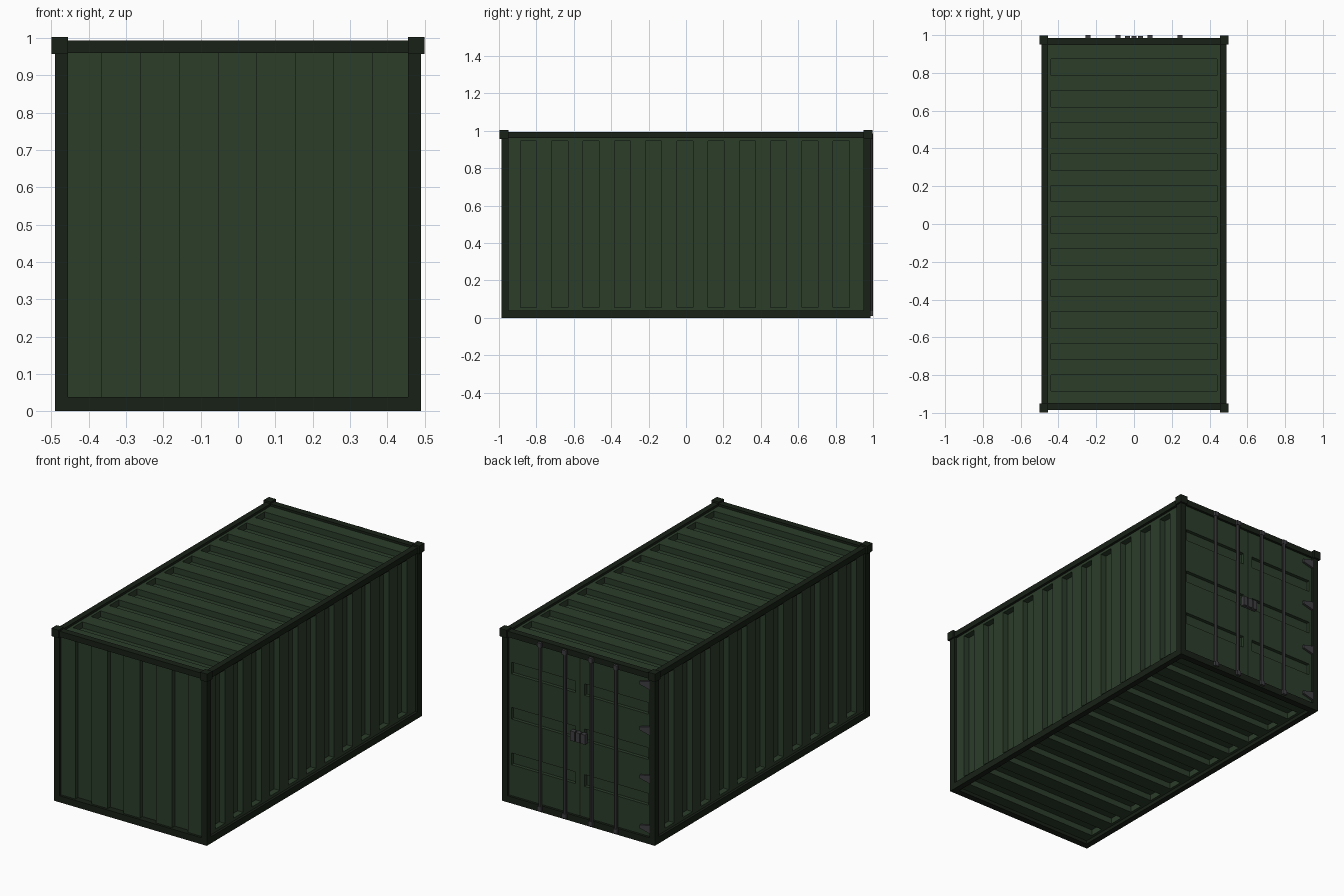
import bpy, bmesh
from mathutils import Vector

if "Cube" in bpy.data.objects:
    bpy.data.objects.remove(bpy.data.objects["Cube"])


def material(name, rgb):
    m = bpy.data.materials.new(name)
    m.diffuse_color = (*rgb, 1)
    m.use_nodes = True
    m.node_tree.nodes["Principled BSDF"].inputs["Base Color"].default_value = m.diffuse_color
    return m


PANEL = material("panel_green", (0.025, 0.047, 0.023))
FRAME = material("frame_green", (0.009, 0.015, 0.008))
METAL = material("dark_metal", (0.05, 0.05, 0.055))


def finish(bm, name, mat):
    mesh = bpy.data.meshes.new(name)
    bm.to_mesh(mesh)
    bm.free()
    mesh.materials.append(mat)
    ob = bpy.data.objects.new(name, mesh)
    bpy.context.collection.objects.link(ob)
    return ob


def box(name, lo, hi, mat):
    bm = bmesh.new()
    bmesh.ops.create_cube(bm, size=1)
    lo, hi = Vector(lo), Vector(hi)
    for v in bm.verts:
        v.co = (lo + hi) / 2 + v.co * (hi - lo)
    return finish(bm, name, mat)


def plate(name, us, vs, w, depth, axes):
    """Sheet with pressed-in grooves in every odd cell of the cut grid."""
    U, V, W = (Vector(a) for a in axes)
    bm = bmesh.new()

    def face(*pts):
        bm.faces.new([bm.verts.new(U * u + V * v + W * d) for u, v, d in pts])

    for i in range(len(us) - 1):
        for j in range(len(vs) - 1):
            c = [(us[i], vs[j]), (us[i + 1], vs[j]),
                 (us[i + 1], vs[j + 1]), (us[i], vs[j + 1])]
            sunk = i % 2 and j % 2
            d = w - depth if sunk else w
            face(*[(u, v, d) for u, v in c])
            if sunk:
                for a, b in zip(c, c[1:] + c[:1]):
                    face((*a, w), (*b, w), (*b, d), (*a, d))
    bmesh.ops.remove_doubles(bm, verts=bm.verts, dist=1e-5)
    return finish(bm, name, PANEL)


X, Y, Z = Vector((1, 0, 0)), Vector((0, 1, 0)), Vector((0, 0, 1))

# Corrugated sides, roof and floor
cuts = [-0.97]
for k in range(11):
    c = -0.842 + 0.1672 * k
    cuts += [c - 0.043, c + 0.043]
cuts.append(0.97)
heights = [0.02, 0.055, 0.945, 0.98]
widths = [-0.475, -0.44, 0.44, 0.475]
plate("right_wall", cuts, heights, 0.475, 0.035, (Y, Z, X))
plate("left_wall", [-u for u in reversed(cuts)], heights, 0.475, 0.035, (-Y, Z, -X))
plate("roof", cuts, widths, 0.98, 0.035, (Y, -X, Z))
plate("floor", cuts, widths, -0.02, 0.035, (Y, X, -Z))

# Front wall with full-height grooves
front = [-0.475] + [-0.364 + 0.1035 * k for k in range(8)] + [0.475]
plate("front_wall", front, [0.015, 0.02, 0.975, 0.98], 0.972, 0.025, (X, Z, -Y))

# Doors with three horizontal grooves each
door_z = [0.02, 0.217, 0.285, 0.482, 0.55, 0.745, 0.812, 0.98]
plate("left_door", [-0.475, -0.44, -0.03, -0.003], door_z, 0.972, 0.02, (-X, Z, Y))
plate("right_door", [0.003, 0.03, 0.44, 0.475], door_z, 0.972, 0.02, (-X, Z, Y))
box("door_seal", (-0.01, 0.94, 0.03), (0.01, 0.968, 0.97), FRAME)


# Frame: posts, rails and top corner blocks
def span(s, a, b):
    return (a, b) if s > 0 else (-b, -a)


for sx, side in ((-1, "left"), (1, "right")):
    x0, x1 = span(sx, 0.456, 0.49)
    for z0, z1, level in ((0, 0.038, "bottom"), (0.96, 0.993, "top")):
        box(f"{side}_{level}_rail", (x0, -0.95, z0), (x1, 0.95, z1), FRAME)
    for sy, end in ((-1, "front"), (1, "back")):
        y0, y1 = span(sy, 0.948, 0.986)
        box(f"{end}_{side}_post", (x0, y0, 0), (x1, y1, 0.993), FRAME)
        cx0, cx1 = span(sx, 0.455, 0.5)
        cy0, cy1 = span(sy, 0.95, 0.997)
        box(f"{end}_{side}_corner_block", (cx0, cy0, 0.957), (cx1, cy1, 1.003), FRAME)
for sy, end in ((-1, "front"), (1, "back")):
    y0, y1 = span(sy, 0.948, 0.986)
    for z0, z1, level in ((0, 0.038, "bottom"), (0.96, 0.993, "top")):
        box(f"{end}_{level}_rail", (-0.456, y0, z0), (0.456, y1, z1), FRAME)

# Door locking rods with end keepers
for i, x in enumerate((-0.243, -0.085, 0.085, 0.243)):
    bpy.ops.mesh.primitive_cylinder_add(vertices=8, radius=0.01, depth=0.95,
                                        location=(x, 0.989, 0.497))
    rod = bpy.context.object
    rod.name = f"lock_rod_{i + 1}"
    rod.data.materials.append(METAL)
    for z, level in ((0.023, "bottom"), (0.973, "top")):
        box(f"rod_keeper_{level}_{i + 1}", (x - 0.013, 0.975, z - 0.013),
            (x + 0.013, 1.0, z + 0.013), METAL)

# Central latch made of three blocks
for i, x in enumerate((-0.034, 0, 0.034)):
    z = 0.5
    box(f"latch_block_{i + 1}", (x - 0.014, 0.97, z - 0.028),
        (x + 0.014, 0.995, z + 0.028), METAL)

# Tapered door hinges
for i, z in enumerate((0.085, 0.375, 0.655, 0.92)):
    hinge = box(f"hinge_{i + 1}", (-0.458, 0.965, z - 0.025), (-0.39, 0.985, z + 0.025), METAL)
    for v in hinge.data.vertices:
        if v.co.x > -0.42:
            v.co.z = z + (v.co.z - z) * 0.35
